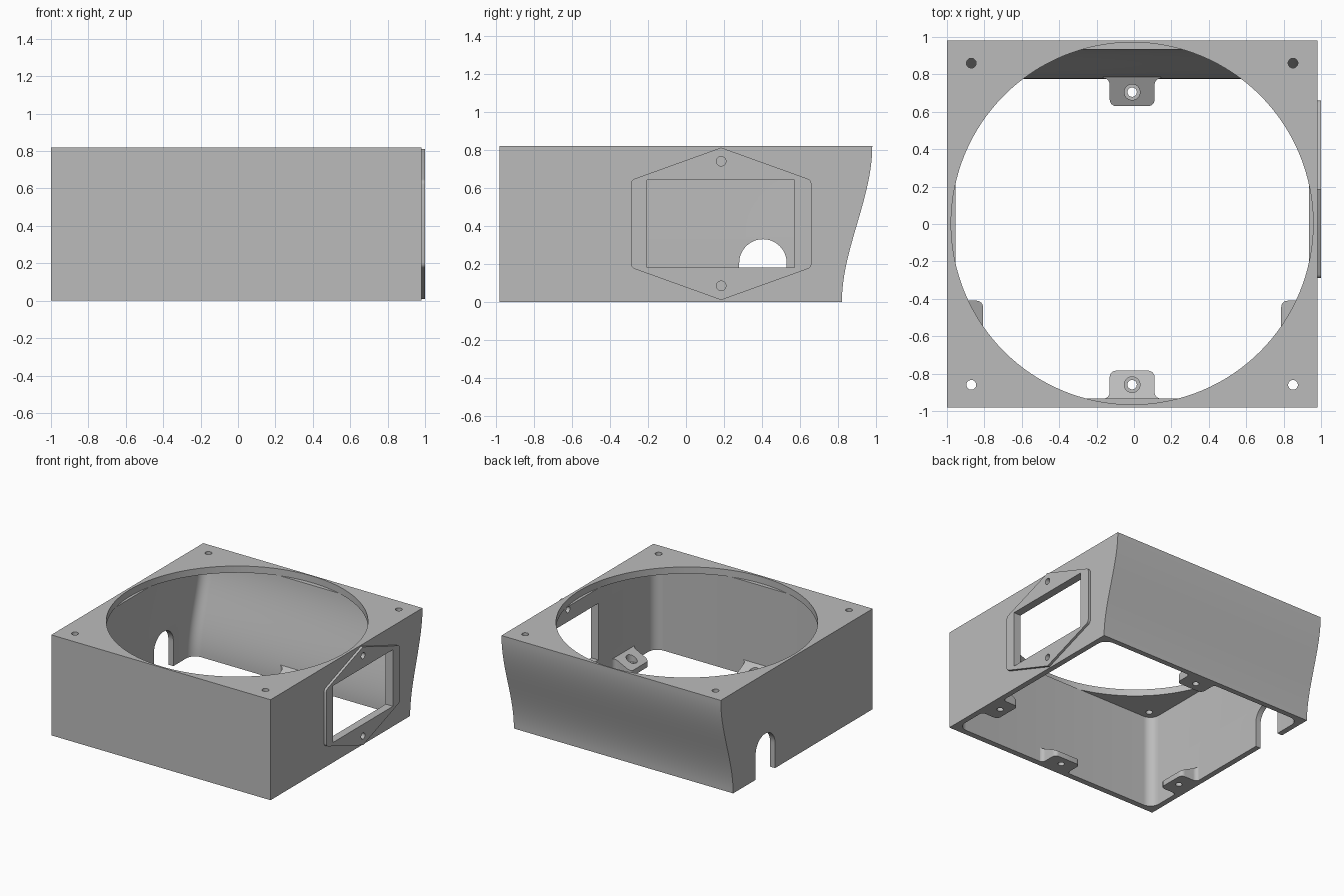
import bpy, bmesh, math
from mathutils import Matrix, Vector

cube = bpy.data.objects.get("Cube")
if cube:
    bpy.data.objects.remove(cube, do_unlink=True)

CX, H = -0.01, 0.82          # centre of the box in x, height
LID = 0.055                  # lid thickness

grey = bpy.data.materials.new("plain grey")
grey.use_nodes = True
COLOUR = (0.5, 0.5, 0.5, 1)
grey.diffuse_color = COLOUR
grey.node_tree.nodes["Principled BSDF"].inputs["Base Color"].default_value = COLOUR


def finish(name, bm):
    bmesh.ops.recalc_face_normals(bm, faces=bm.faces)
    mesh = bpy.data.meshes.new(name)
    bm.to_mesh(mesh)
    bm.free()
    mesh.materials.append(grey)
    obj = bpy.data.objects.new(name, mesh)
    bpy.context.collection.objects.link(obj)
    return obj


def loft(name, rings):
    bm = bmesh.new()
    loops = [[bm.verts.new(p) for p in ring] for ring in rings]
    n = len(loops[0])
    for a, b in zip(loops, loops[1:]):
        for i in range(n):
            j = (i + 1) % n
            bm.faces.new((a[i], a[j], b[j], b[i]))
    bm.faces.new(loops[0])
    bm.faces.new(loops[-1])
    return finish(name, bm)


def prism(name, points, shift):
    pts = [Vector(p) for p in points]
    return loft(name, [pts, [p + Vector(shift) for p in pts]])


def cylinder(name, radius, centre, depth, axis="Z", segments=32):
    bm = bmesh.new()
    turn = Matrix.Rotation(math.pi / 2, 4, "Y") if axis == "X" else Matrix()
    bmesh.ops.create_cone(bm, cap_ends=True, segments=segments, radius1=radius,
                          radius2=radius, depth=depth,
                          matrix=Matrix.Translation(centre) @ turn)
    return finish(name, bm)


def cut(target, *cutters):
    for c in cutters:
        c.hide_render = True
        mod = target.modifiers.new("cut", "BOOLEAN")
        mod.operation, mod.solver, mod.object = "DIFFERENCE", "EXACT", c
        bpy.context.view_layer.objects.active = target
        bpy.ops.object.modifier_apply(modifier=mod.name)
        bpy.data.objects.remove(c, do_unlink=True)


def arc(cx, cy, r, start, end, steps=8):
    return [(cx + r * math.cos(math.radians(start + (end - start) * i / steps)),
             cy + r * math.sin(math.radians(start + (end - start) * i / steps)))
            for i in range(steps + 1)]


def back_y(z):
    t = min(max(z / H, 0), 1)
    return 0.82 + 0.16 * t * t * (3 - 2 * t)


def rounded_rect(x0, x1, y0, y1, r):
    return (arc(x1 - r, y1 - r, r, 0, 90) + arc(x0 + r, y1 - r, r, 90, 180)
            + arc(x0 + r, y0 + r, r, 180, 270) + arc(x1 - r, y0 + r, r, 270, 360))


# Housing with an S-curved back
STEPS = 24
levels = [H * i / STEPS for i in range(STEPS + 1)]
housing = loft("housing", [[(-1, -0.98, z), (0.98, -0.98, z),
                            (0.98, back_y(z), z), (-1, back_y(z), z)] for z in levels])

# Hollow interior following the back curve
inner = [-0.1] + [(H - LID) * i / STEPS for i in range(STEPS + 1)]
cavity = loft("cavity_cutter", [
    [(x, y, z) for x, y in rounded_rect(-0.955, 0.935, -0.932, back_y(z) - 0.044, 0.08)]
    for z in inner])
cut(housing, cavity)

# Round lid opening and corner screw holes
cut(housing, cylinder("opening_cutter", 0.968, (CX, 0.003, H), LID * 2, segments=128))
for sx in (-1, 1):
    for sy in (-1, 1):
        cut(housing, cylinder("screw_cutter", 0.026, (CX + sx * 0.86, sy * 0.86, H), 0.3))

# Arched cable slot in the left wall
arch = [(0.53, -0.1)] + arc(0.405, 0.205, 0.125, 0, 180, 24) + [(0.28, -0.1)]
cut(housing, prism("arch_cutter", [(-1.1, y, z) for y, z in arch], (0.25, 0, 0)))

# Six-sided window frame with softened side corners
right = arc(0.63, 0.62, 0.03, 0, 70, 4)
upper = right + [(0.185, 0.812)] + [(0.37 - y, z) for y, z in reversed(right)]
outline = upper + [(y, 0.822 - z) for y, z in reversed(upper)]
frame = prism("window_frame", [(0.975, y, z) for y, z in outline], (0.025, 0, 0))
window = [(-0.205, 0.18), (0.57, 0.18), (0.57, 0.642), (-0.205, 0.642)]
for part in (housing, frame):
    cut(part, prism("window_cutter", [(0.85, y, z) for y, z in window], (0.3, 0, 0)))
    for z in (0.085, 0.74):
        cut(part, cylinder("bolt_cutter", 0.025, (0.98, 0.185, z), 0.2, "X"))


# Sloped mounting tabs, built along +y from the wall and then turned into place
def mounting_tab(name, wall, angle):
    half, depth = 0.12, 0.15
    side = (arc(half + 0.035, 0.035, 0.035, 270, 180, 6)
            + arc(half - 0.035, depth - 0.035, 0.035, 0, 90, 6))
    plan = [(half + 0.035, -0.02)] + side
    plan += [(-u, v) for u, v in reversed(plan)]
    place = Matrix.Translation(wall) @ Matrix.Rotation(math.radians(angle), 4, "Z")
    tab = loft(name, [[(u, v, 0) for u, v in plan],
                      [(u, v, 0.12 - 0.5 * v) for u, v in plan]])
    cut(tab, cylinder("tab_hole_cutter", 0.025, (0, 0.075, 0), 0.5),
        cylinder("tab_recess_cutter", 0.042, (0, 0.075, 0.14), 0.2))
    tab.data.transform(place)
    return tab


tabs = [mounting_tab("front_tab", (CX, -0.934, 0), 0),
        mounting_tab("back_tab", (CX, 0.78, 0), 180),
        mounting_tab("left_side_tab", (0.937, -0.53, 0), 90),
        mounting_tab("right_side_tab", (-0.957, -0.53, 0), -90)]

# Smooth shading on curves, sharp edges kept
for obj in [housing, frame] + tabs:
    bpy.ops.object.select_all(action="DESELECT")
    obj.select_set(True)
    bpy.context.view_layer.objects.active = obj
    bpy.ops.object.shade_smooth_by_angle(angle=math.radians(30))
